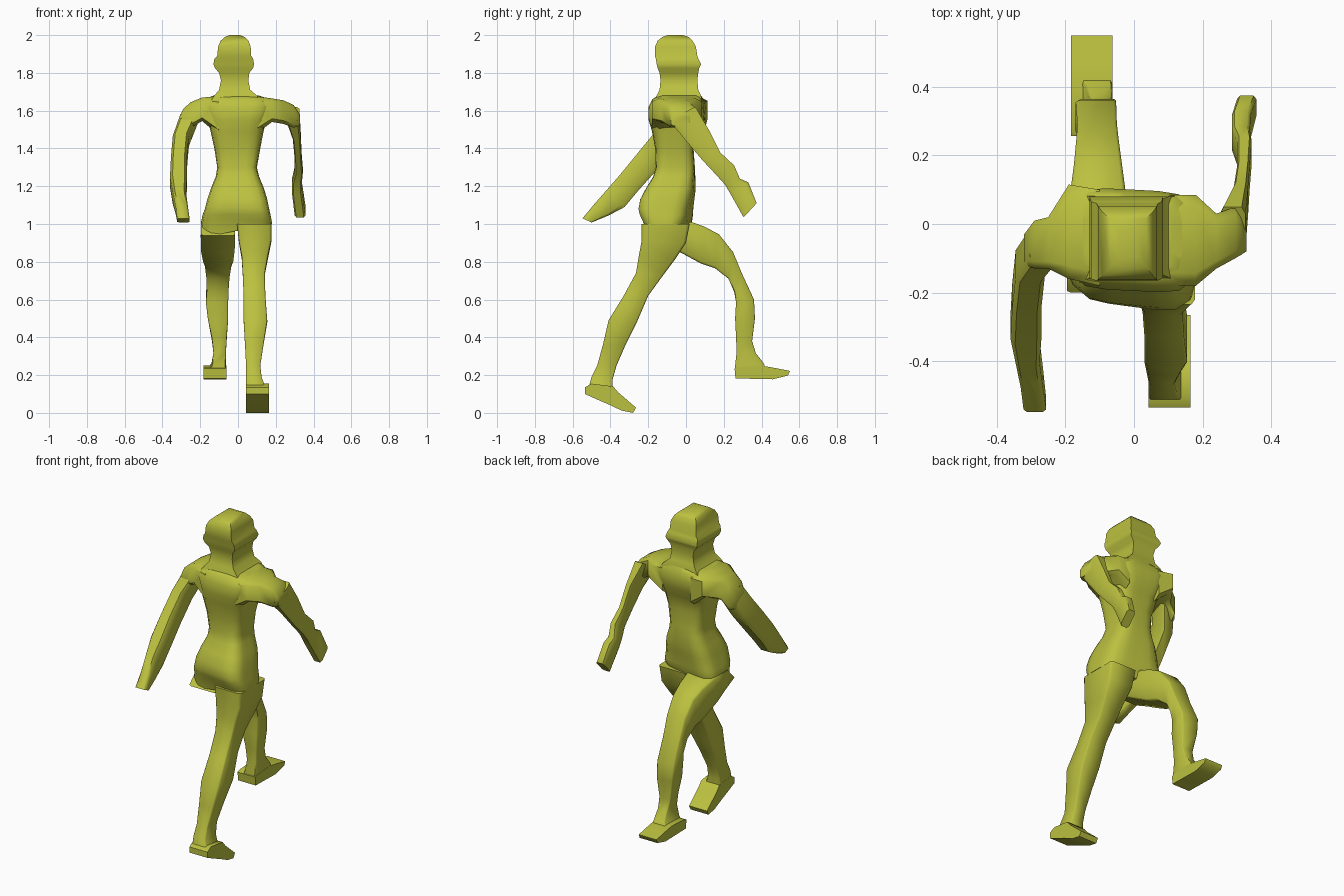
import bpy, bmesh, math

mat = bpy.data.materials.new("olive")
mat.diffuse_color = (0.50, 0.53, 0.05, 1)


def ring(u0, u1, v0, v1, c):
    # rectangle in (u, v), corners cut by fraction c
    if c == 0:
        return [(u0, v0), (u1, v0), (u1, v1), (u0, v1)]
    a, b = (u1 - u0) * c, (v1 - v0) * c
    return [(u0 + a, v0), (u1 - a, v0), (u1, v0 + b), (u1, v1 - b),
            (u1 - a, v1), (u0 + a, v1), (u0, v1 - b), (u0, v0 + b)]


def round_ring(u0, u1, v0, v1, power, n=24):
    # superellipse in (u, v)
    pts = []
    for i in range(n):
        t = 2 * math.pi * (i + .5) / n
        c, s = math.cos(t), math.sin(t)
        r = (abs(c) ** power + abs(s) ** power) ** (-1 / power)
        pts.append(((u0 + u1) / 2 + (u1 - u0) / 2 * r * c,
                    (v0 + v1) / 2 + (v1 - v0) / 2 * r * s))
    return pts


def loft(name, rings):
    bm = bmesh.new()
    loops = [[bm.verts.new(p) for p in r] for r in rings]
    n = len(loops[0])
    for a, b in zip(loops, loops[1:]):
        for i in range(n):
            j = (i + 1) % n
            bm.faces.new((a[i], a[j], b[j], b[i]))
    bm.faces.new(loops[0])
    bm.faces.new(loops[-1])
    bmesh.ops.recalc_face_normals(bm, faces=bm.faces)
    me = bpy.data.meshes.new(name)
    bm.to_mesh(me)
    bm.free()
    ob = bpy.data.objects.new(name, me)
    bpy.context.collection.objects.link(ob)
    me.materials.append(mat)
    bpy.context.view_layer.objects.active = ob
    ob.select_set(True)
    bpy.ops.object.shade_smooth_by_angle(angle=math.radians(55))
    ob.select_set(False)


def limb(name, sections, c=0.0):
    # section: side-view point A (y, z), side-view point B (y, z), x range
    rings = []
    for ya, za, yb, zb, x0, x1 in sections:
        rings.append([(x, ya + (yb - ya) * t, za + (zb - za) * t)
                      for x, t in ring(x0, x1, 0, 1, c)])
    loft(name, rings)


def stack(name, sections, power=0, tilt=0.0):
    # section: z, x range, y range, twist; tilt slants the lowest ring
    rings = []
    for k, (z, x0, x1, y0, y1, s) in enumerate(sections):
        pts = round_ring(x0, x1, y0, y1, power) if power else ring(x0, x1, y0, y1, 0)
        rings.append([(x, y + s * x, z + (tilt * x if k == 0 else 0)) for x, y in pts])
    loft(name, rings)


# head and neck
stack("head", [
    (1.63, -.16, .13, -.17, .085, 0), (1.68, -.125, .10, -.155, .08, 0),
    (1.71, -.10, .065, -.14, .065, 0), (1.76, -.09, .055, -.135, .06, 0),
    (1.80, -.10, .06, -.14, .065, 0), (1.825, -.122, .08, -.15, .07, 0),
    (1.845, -.13, .085, -.155, .08, 0), (1.875, -.125, .08, -.16, .065, 0),
    (1.89, -.11, .07, -.165, .06, 0), (1.94, -.105, .067, -.163, .052, 0),
    (1.97, -.092, .055, -.15, .035, 0), (1.99, -.07, .035, -.125, .015, 0),
    (2.0, -.045, .012, -.095, -.015, 0)])

# torso and pelvis
stack("torso", [
    (.965, -.198, .18, -.205, .0, -.12), (1.02, -.193, .178, -.22, .02, -.13),
    (1.05, -.187, .172, -.235, .025, -.13), (1.08, -.175, .165, -.242, .028, -.13),
    (1.13, -.163, .155, -.237, .038, -.1), (1.19, -.143, .137, -.207, .047, -.08),
    (1.25, -.118, .112, -.172, .047, -.05), (1.30, -.11, .10, -.16, .047, 0),
    (1.40, -.125, .118, -.163, .04, 0), (1.49, -.145, .135, -.18, .06, 0),
    (1.55, -.16, .15, -.195, .095, -.05), (1.62, -.19, .18, -.195, .10, -.05),
    (1.66, -.18, .17, -.175, .09, -.05), (1.68, -.13, .11, -.15, .08, 0)],
    power=5, tilt=.19)

# shoulders, lofted outwards
for name, secs in (
    ("left_shoulder", [(-.10, -.18, .10, 1.47, 1.675), (-.19, -.16, .115, 1.545, 1.67),
                       (-.25, -.13, .02, 1.51, 1.645), (-.29, -.13, .01, 1.46, 1.61),
                       (-.32, -.12, -.03, 1.46, 1.54)]),
    ("right_shoulder", [(.10, -.18, .085, 1.48, 1.675), (.18, -.18, .085, 1.54, 1.665),
                        (.24, -.13, .03, 1.53, 1.655), (.295, -.10, .05, 1.51, 1.63),
                        (.328, -.08, .02, 1.52, 1.58)])):
    loft(name, [[(x, y, z) for y, z in ring(y0, y1, z0, z1, .14)]
                for x, y0, y1, z0, z1 in secs])

# left arm swings back
limb("left_arm", [
    (-.11, 1.59, .0, 1.53, -.305, -.21), (-.17, 1.48, -.06, 1.40, -.345, -.26),
    (-.26, 1.37, -.16, 1.28, -.355, -.27), (-.35, 1.26, -.25, 1.18, -.36, -.27),
    (-.42, 1.18, -.325, 1.09, -.345, -.275), (-.49, 1.10, -.41, 1.045, -.33, -.265),
    (-.548, 1.03, -.50, 1.008, -.322, -.256)], .15)

# right arm swings forward
limb("right_arm", [
    (.05, 1.62, -.09, 1.55, .25, .325), (.12, 1.50, .0, 1.44, .29, .332),
    (.18, 1.38, .085, 1.34, .30, .337), (.255, 1.31, .16, 1.26, .30, .343),
    (.285, 1.24, .205, 1.21, .285, .338), (.33, 1.22, .235, 1.16, .285, .34),
    (.374, 1.11, .305, 1.035, .30, .357)], .15)

# right leg trails behind
limb("right_leg", [
    (-.235, 1.0, .02, 1.0, -.005, .178), (-.235, .91, .0, .90, .005, .176),
    (-.25, .83, -.06, .81, .02, .158), (-.265, .74, -.12, .73, .025, .142),
    (-.33, .62, -.20, .62, .03, .145), (-.41, .49, -.26, .48, .03, .155),
    (-.44, .36, -.32, .36, .037, .135), (-.47, .25, -.368, .25, .043, .118),
    (-.50, .19, -.388, .18, .042, .125), (-.52, .12, -.39, .10, .043, .15)], .06)
limb("right_foot", [
    (-.535, .135, -.535, .10, .042, .165), (-.50, .155, -.48, .075, .042, .165),
    (-.385, .14, -.41, .045, .042, .165), (-.36, .11, -.34, .012, .042, .165),
    (-.265, .028, -.28, 0, .042, .165)])

# left leg steps forward
limb("left_leg", [
    (-.12, 1.02, -.20, .94, -.195, -.015), (-.02, 1.02, -.10, .89, -.197, -.015),
    (.03, 1.01, -.03, .85, -.197, -.018),
    (.10, .985, .08, .79, -.185, -.025), (.175, .945, .155, .765, -.175, -.035),
    (.25, .85, .225, .71, -.168, -.045), (.295, .74, .255, .64, -.165, -.05),
    (.36, .60, .265, .585, -.17, -.052), (.365, .50, .26, .50, -.16, -.052),
    (.35, .38, .265, .40, -.138, -.06), (.37, .315, .268, .32, -.13, -.064),
    (.41, .265, .26, .25, -.14, -.063), (.43, .22, .26, .20, -.17, -.063)], .06)
limb("left_foot", [
    (.257, .235, .262, .182, -.183, -.062), (.275, .243, .275, .182, -.183, -.062),
    (.40, .25, .37, .18, -.183, -.062), (.47, .238, .46, .178, -.183, -.062),
    (.55, .222, .54, .198, -.183, -.062)])
